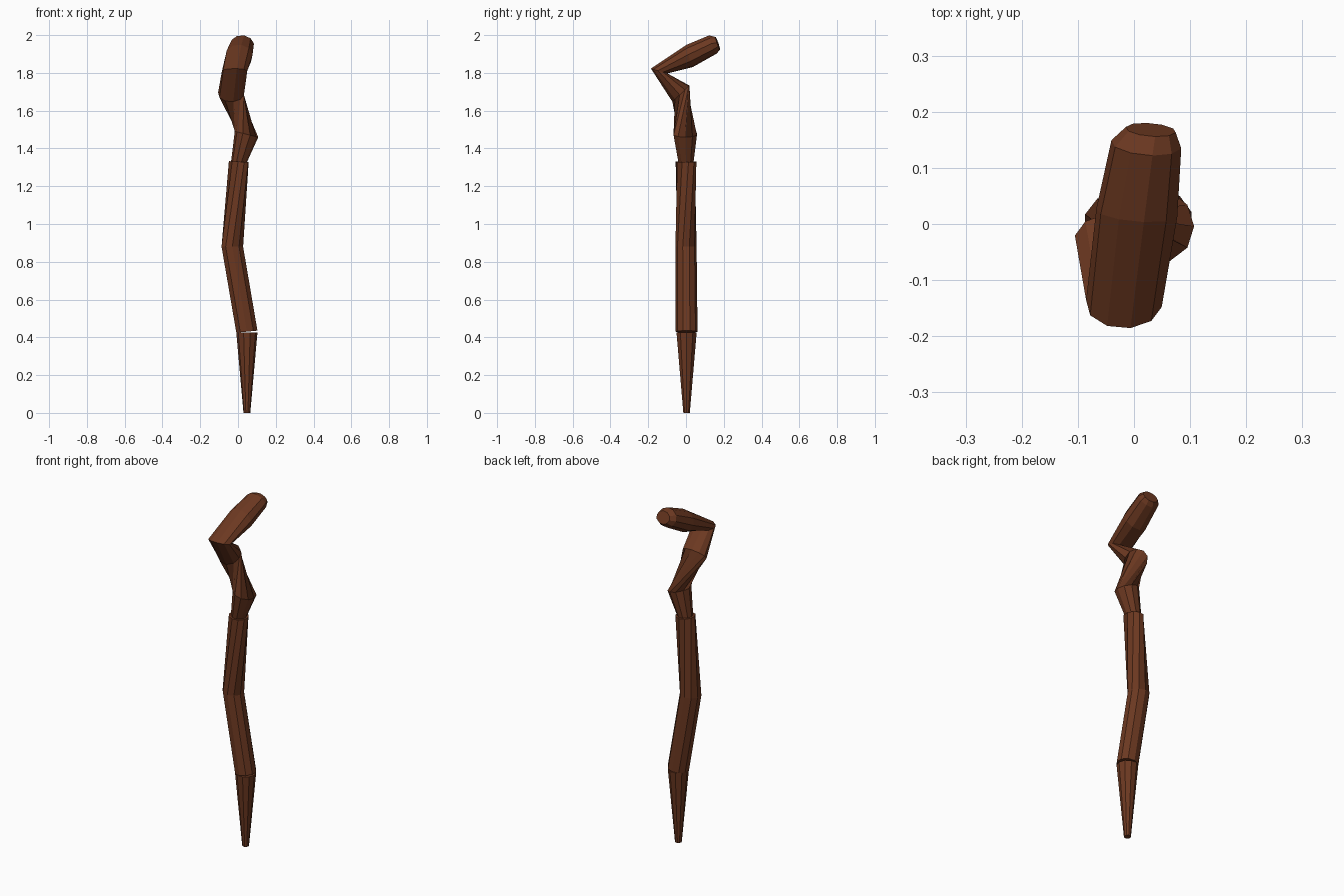
import bpy, bmesh
from math import cos, sin, radians, pi
from mathutils import Vector

if "Cube" in bpy.data.objects:
    bpy.data.objects.remove(bpy.data.objects["Cube"])

SIDES = 10
wood = bpy.data.materials.new("dark_wood")
wood.diffuse_color = (0.15, 0.04, 0.015, 1)
wood.use_nodes = True
wood.node_tree.nodes["Principled BSDF"].inputs["Base Color"].default_value = wood.diffuse_color


def loft(name, rings):
    """Skin rings of (centre, normal, x radius, other radius, twist in degrees)."""
    bm = bmesh.new()
    loops = []
    for c, n, rx, ry, twist in rings:
        n = Vector(n).normalized()
        u = (Vector((1, 0, 0)) - n * n.x).normalized()
        v = n.cross(u)
        loop = []
        for i in range(SIDES):
            a = 2 * pi * i / SIDES + radians(twist)
            loop.append(bm.verts.new(Vector(c) + u * rx * cos(a) + v * ry * sin(a)))
        loops.append(loop)
    for low, high in zip(loops, loops[1:]):
        for i in range(SIDES):
            j = (i + 1) % SIDES
            bm.faces.new((low[i], low[j], high[j], high[i]))
    bm.faces.new(loops[0][::-1])
    bm.faces.new(loops[-1])
    me = bpy.data.meshes.new(name)
    bm.to_mesh(me)
    bm.free()
    me.materials.append(wood)
    ob = bpy.data.objects.new(name, me)
    bpy.context.collection.objects.link(ob)
    return ob


UP = (0, 0, 1)

# Tapered foot of the stick
loft("foot", [
    ((0.047, 0.003, 0), UP, 0.018, 0.018, 0),
    ((0.047, 0.003, 0.425), UP, 0.056, 0.056, 0),
])

# Crooked shaft, slightly twisted in its upper half
loft("shaft", [
    ((0.047, 0.003, 0.43), (-0.1, 0, 1), 0.059, 0.058, 18),
    ((-0.030, 0.0, 0.88), UP, 0.060, 0.056, 18),
    ((0.004, 0.0, 1.33), (0.05, 0, 1), 0.054, 0.055, 50),
])

# Neck with a knot, twisted waist, folded elbow and grip
loft("handle", [
    ((0.003, 0, 1.32), UP, 0.041, 0.041, 0),
    ((0.045, -0.004, 1.475), (0.25, 0, 1), 0.064, 0.065, 0),
    ((-0.037, -0.027, 1.69), (0, -0.69, 0.73), 0.069, 0.063, 100),
    ((-0.018, -0.142, 1.81), (0, 0.28, 0.96), 0.068, 0.046, 100),
    ((0.005, 0.02, 1.89), (0.08, 0.95, 0.25), 0.073, 0.062, 100),
    ((0.022, 0.142, 1.95), (0.08, 0.93, 0.37), 0.063, 0.053, 100),
    ((0.030, 0.168, 1.957), (0.08, 0.93, 0.32), 0.045, 0.036, 100),
])
